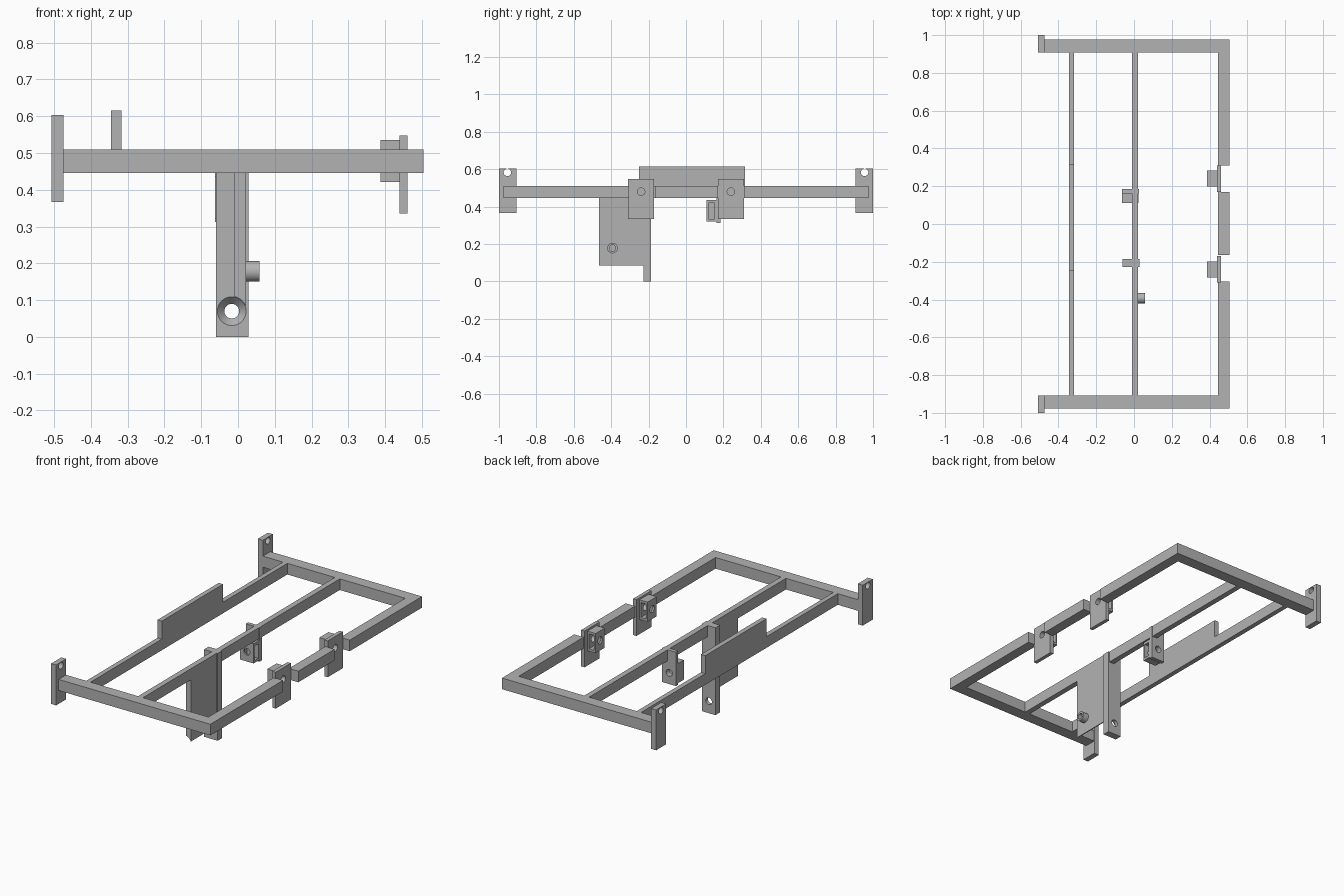
import bpy, math
from mathutils import Vector

if "Cube" in bpy.data.objects:
    bpy.data.objects.remove(bpy.data.objects["Cube"], do_unlink=True)

steel = bpy.data.materials.new("plain grey")
steel.use_nodes = True
GREY = (0.45, 0.45, 0.45, 1)
steel.diffuse_color = GREY
steel.node_tree.nodes["Principled BSDF"].inputs["Base Color"].default_value = GREY

ROT = {"x": (0, math.pi / 2, 0), "y": (-math.pi / 2, 0, 0), "z": (0, 0, 0)}


def box(name, x, y, z):
    """Box from (low, high) ranges."""
    bpy.ops.mesh.primitive_cube_add(size=1)
    ob = bpy.context.object
    ob.name = name
    for v in ob.data.vertices:
        v.co = Vector([(a + b) / 2 + c * (b - a) for (a, b), c in zip((x, y, z), v.co)])
    ob.data.materials.append(steel)
    return ob


def rod(name, axis, centre, length, r1, r2=None):
    """Cylinder or cone along an axis; r1 is at the low end."""
    bpy.ops.mesh.primitive_cone_add(vertices=40, radius1=r1, radius2=r1 if r2 is None else r2,
                                    depth=length, location=centre, rotation=ROT[axis])
    ob = bpy.context.object
    ob.name = name
    ob.data.materials.append(steel)
    return ob


def cut(target, *cutters):
    for c in cutters:
        mod = target.modifiers.new("cut", "BOOLEAN")
        mod.operation, mod.solver, mod.object = "DIFFERENCE", "EXACT", c
        bpy.context.view_layer.objects.active = target
        bpy.ops.object.modifier_apply(modifier=mod.name)
        bpy.data.objects.remove(c, do_unlink=True)
    bpy.ops.object.select_all(action="DESELECT")
    target.select_set(True)
    bpy.context.view_layer.objects.active = target
    bpy.ops.object.shade_smooth_by_angle(angle=math.radians(30))


BEAM_Z = (0.445, 0.51)

# End beams and their drilled mounting plates
for side, s in (("back", 1), ("front", -1)):
    box(side + "_beam", (-0.475, 0.505), sorted((s * 0.908, s * 0.977)), BEAM_Z)
    plate = box(side + "_mounting_plate", (-0.507, -0.475), sorted((s * 0.907, s)), (0.367, 0.603))
    cut(plate, rod("drill", "x", (-0.49, s * 0.955, 0.583), 0.1, 0.02))

# Long side rail in three lengths, with gaps at the brackets
for i, y in enumerate(((-0.908, -0.305), (-0.165, 0.17), (0.31, 0.908))):
    box(f"side_rail_{i + 1}", (0.445, 0.505), y, BEAM_Z)

# Inner rails and the raised guard
box("middle_rail", (-0.01, 0.022), (-0.908, 0.908), BEAM_Z)
box("outer_rail", (-0.345, -0.317), (-0.908, 0.908), BEAM_Z)
box("raised_guard", (-0.345, -0.317), (-0.25, 0.315), (0.51, 0.615))

# Side brackets: a drilled plate with a pocketed block behind it
for side, y in (("back", 0.24), ("front", -0.24)):
    plate = box(side + "_bracket_plate", (0.439, 0.461), (y - 0.07, y + 0.07), (0.335, 0.547))
    cut(plate, rod("drill", "x", (0.45, y, 0.48), 0.1, 0.02))
    block = box(side + "_bracket_block", (0.387, 0.439), (y - 0.042, y + 0.042), (0.421, 0.536))
    cut(block, box("pocket", (0.397, 0.43), (y - 0.03, y + 0.1), (0.435, 0.522)),
        rod("drill", "x", (0.41, y, 0.48), 0.2, 0.02))

# Middle bracket, turned to open sideways
plate = box("middle_bracket_plate", (-0.063, 0.026), (0.162, 0.184), (0.312, 0.51))
cut(plate, rod("drill", "y", (-0.02, 0.17, 0.378), 0.1, 0.02))
block = box("middle_bracket_block", (-0.063, 0.024), (0.11, 0.162), (0.321, 0.436))
cut(block, box("pocket", (-0.05, 0.1), (0.12, 0.153), (0.335, 0.42)),
    rod("drill", "y", (-0.02, 0.13, 0.378), 0.2, 0.02))

# Hanging column with a countersunk hole
column = box("column", (-0.06, 0.028), (-0.228, -0.186), (0, 0.51))
cut(column, rod("drill", "y", (-0.017, -0.2, 0.07), 0.2, 0.02),
    rod("countersink", "y", (-0.017, -0.218, 0.07), 0.022, 0.04, 0.02))

# Web plate with tool clearance along its lower edge
web = box("web_plate", (-0.01, 0.022), (-0.465, -0.228), (0.085, 0.446))
cut(web, rod("clearance", "y", (-0.017, -0.35, 0.07), 0.4, 0.04))

# Hollow boss on the web plate
boss = rod("boss", "x", (0.04, -0.393, 0.178), 0.036, 0.028)
cut(boss, rod("bore", "x", (0.055, -0.393, 0.178), 0.05, 0.017))
